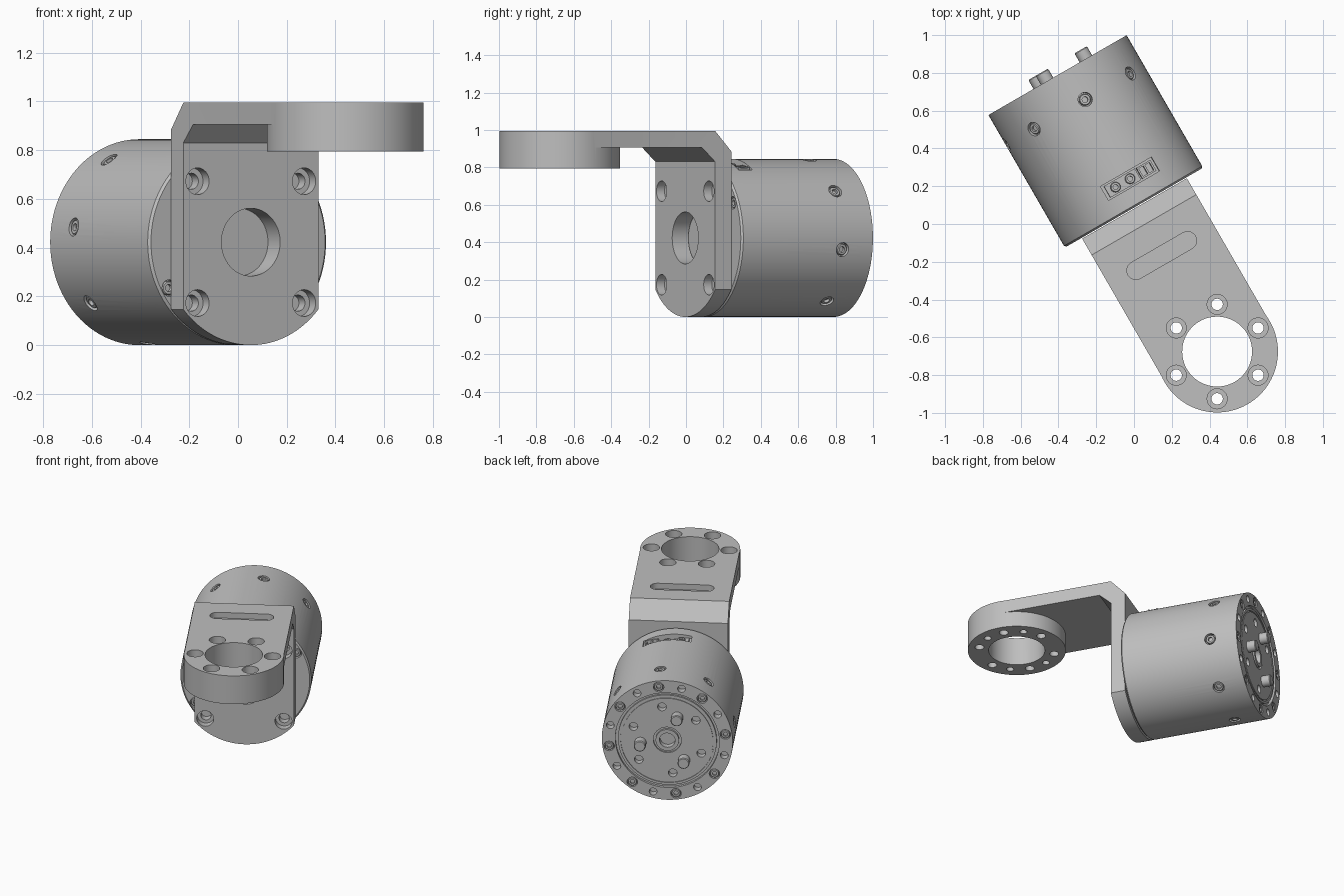
import bpy, bmesh
from math import sin, cos, pi, radians, sqrt
from mathutils import Matrix, Vector

cube = bpy.data.objects.get("Cube")
if cube:
    bpy.data.objects.remove(cube, do_unlink=True)

metal = bpy.data.materials.new("grey metal")
metal.use_nodes = True
GREY = (0.52, 0.52, 0.52, 1)
metal.diffuse_color = GREY
metal.node_tree.nodes["Principled BSDF"].inputs["Base Color"].default_value = GREY

# Everything is designed along y, then swung round the upright axis
SWING = Matrix.Rotation(radians(30), 4, 'Z') @ Matrix.Translation((0.0435, 0, 0))
R = ZC = 0.4225                      # motor radius and axis height
FRONT, BACK = 0.075, 0.885           # motor end faces
ROLL = radians(8.5)                  # motor turned about its own axis
TOP, HALF = 0.995, 0.32              # bracket top and half width
RING_Y = -0.805
WALL_Y = -0.03
UP, AFT, FORE = Vector((0, 0, 1)), Vector((0, 1, 0)), Vector((0, -1, 0))


def place(p, d):
    return Matrix.Translation(p) @ Vector(d).to_track_quat('Z', 'Y').to_matrix().to_4x4()


def around(angle, r, y):
    """Point at an angle from the top of the motor, and its outward direction."""
    d = Vector((sin(angle), 0, cos(angle)))
    return Vector((0, y, ZC)) + d * r, d


def lathe(bm, profile, mat, seg=32):
    rings = [[bm.verts.new(mat @ Vector((r * cos(2 * pi * i / seg), r * sin(2 * pi * i / seg), h)))
              for i in range(seg)] for r, h in profile]
    for a, b in zip(rings, rings[1:]):
        for i in range(seg):
            j = (i + 1) % seg
            bm.faces.new((a[i], a[j], b[j], b[i]))
    bm.faces.new(rings[0][::-1])
    bm.faces.new(rings[-1])


def prism(bm, points, low, high, to3d):
    a, b = [[bm.verts.new(to3d(u, v, w)) for u, v in points] for w in (low, high)]
    bm.faces.new(a)
    bm.faces.new(b)
    for i in range(len(a)):
        j = (i + 1) % len(a)
        bm.faces.new((a[i], a[j], b[j], b[i]))


def box(bm, mat, centre, size):
    bmesh.ops.create_cube(bm, size=1, matrix=mat @ Matrix.Translation(centre)
                          @ Matrix.Diagonal((*size, 1)))


def screw(bm, p, d, r, h):
    lathe(bm, [(r, 0), (r, h * 0.8), (r * 0.88, h), (r * 0.5, h), (r * 0.5, h * 0.4)], place(p, d), 24)


def finish(bm, name):
    bmesh.ops.recalc_face_normals(bm, faces=bm.faces)
    bm.transform(SWING)
    mesh = bpy.data.meshes.new(name)
    bm.to_mesh(mesh)
    bm.free()
    mesh.materials.append(metal)
    ob = bpy.data.objects.new(name, mesh)
    bpy.context.collection.objects.link(ob)
    return ob


def activate(ob):
    bpy.ops.object.select_all(action='DESELECT')
    ob.select_set(True)
    bpy.context.view_layer.objects.active = ob


def combine(ob, bm, operation):
    """Apply a boolean with a helper solid, then drop the helper."""
    helper = finish(bm, "helper")
    helper.hide_render = True
    mod = ob.modifiers.new("cut", 'BOOLEAN')
    mod.operation, mod.object, mod.solver = operation, helper, 'EXACT'
    activate(ob)
    bpy.ops.object.modifier_apply(modifier=mod.name)
    bpy.data.objects.remove(helper, do_unlink=True)


def smooth(ob):
    activate(ob)
    bpy.ops.object.shade_smooth_by_angle(angle=radians(30))


# Bracket: bent plate from its side profile
bm = bmesh.new()
side = [(RING_Y, TOP), (-0.03, TOP), (0.07, 0.885), (0.07, -0.1),
        (WALL_Y, -0.1), (WALL_Y, 0.83), (-0.11, 0.905), (RING_Y, 0.905)]
prism(bm, side, -0.6, 0.6, lambda u, v, w: (w, u, v))
bracket = finish(bm, "bracket")

# Straight sides and round lower edge of the bracket
bm = bmesh.new()
half_angle = pi / 2 - Vector((sqrt(R * R - HALF * HALF), HALF)).angle(Vector((0, 1)))
arc = [(R * sin(t), ZC - R * cos(t)) for t in
       [half_angle * (i / 16 - 1) for i in range(33)]]
prism(bm, arc + [(HALF, 1.3), (-HALF, 1.3)], -2, 1, lambda u, v, w: (u, w, v))
combine(bracket, bm, 'INTERSECT')

# Thick mounting ring at the end of the arm
bm = bmesh.new()
lathe(bm, [(0.322, 0.795), (0.322, TOP)], Matrix.Translation((0, RING_Y, 0)), 96)
combine(bracket, bm, 'UNION')

# Bracket holes
bm = bmesh.new()
lathe(bm, [(0.185, 0.7), (0.185, 1.1)], Matrix.Translation((0, RING_Y, 0)), 64)
for i in range(6):
    a = i * pi / 3
    hole = Matrix.Translation((0.25 * cos(a), RING_Y + 0.25 * sin(a), 0))
    lathe(bm, [(0.03, 0.7), (0.03, 0.93), (0.053, 0.93), (0.053, 1.1)], hole)
for a in (30, 150, 210, 330):
    a = radians(a)
    hole = Matrix.Translation((0.25 * cos(a), RING_Y + 0.25 * sin(a), 0))
    lathe(bm, [(0.024, 0.7), (0.024, 0.85)], hole, 24)
lathe(bm, [(0.139, -0.2), (0.139, 0.1)], place((0, WALL_Y, ZC), FORE), 64)
for x in (-0.2525, 0.2525):
    for z in (-0.25, 0.25):
        lathe(bm, [(0.033, -0.2), (0.033, -0.05), (0.055, -0.05), (0.055, 0.1)],
              place((x, WALL_Y, ZC + z), FORE))
slot = [((0.158 if i < 13 else -0.158) + 0.048 * sin(t), -0.218 + 0.048 * cos(t))
        for i, t in enumerate([k * pi / 12 for k in range(13)] + [k * pi / 12 for k in range(12, 25)])]
prism(bm, slot, TOP - 0.04, 1.1, lambda u, v, w: (u, v, w))
combine(bracket, bm, 'DIFFERENCE')
smooth(bracket)

# Motor body with turned grooves and hub in its back face
bm = bmesh.new()
turned = [(R - 0.01, FRONT), (R, FRONT + 0.01), (R, BACK), (0.335, BACK), (0.335, 0.865),
          (0.318, 0.865), (0.318, 0.88), (0.302, 0.88), (0.302, 0.874), (0.295, 0.874),
          (0.295, 0.88), (0.09, 0.88), (0.09, 0.868), (0.075, 0.868), (0.075, BACK),
          (0.05, BACK), (0.05, 0.84)]
lathe(bm, turned, place((0, 0, ZC), AFT), 96)
body = finish(bm, "motor_body")

# Motor recesses, with the screws that sit in them
cuts, side_screws, back_screws, front_screws = [bmesh.new() for _ in range(4)]
for i in range(8):
    a = ROLL + i * pi / 4
    p, d = around(a, R, 0.70)
    lathe(cuts, [(0.038, -0.025), (0.038, 0.05)], place(p, d), 24)
    screw(side_screws, p - d * 0.03, d, 0.031, 0.025)
    p, _ = around(a, 0.379, BACK)
    lathe(cuts, [(0.034, -0.02), (0.034, 0.05)], place(p, AFT), 24)
    screw(back_screws, p - AFT * 0.025, AFT, 0.029, 0.022)
    p, _ = around(a + pi / 8, 0.379, BACK)
    lathe(cuts, [(0.025, -0.05), (0.025, 0.05)], place(p, AFT), 24)
for i in range(6):
    p, _ = around(ROLL + i * pi / 3, 0.235, BACK)
    lathe(cuts, [(0.028, -0.05), (0.028, 0.05)], place(p, AFT), 24)
for i in range(4):
    p, _ = around(radians(60) + i * pi / 2, 0.376, FRONT)
    lathe(cuts, [(0.034, -0.025), (0.034, 0.05)], place(p, FORE), 24)
    screw(front_screws, p - FORE * 0.03, FORE, 0.029, 0.025)

# Cable socket pocket on top of the body
pocket = (Matrix.Translation((0, 0.218, ZC)) @ Matrix.Rotation(ROLL, 4, 'Y')
          @ Matrix.Translation((0, 0, R - 0.045)))
box(cuts, pocket, (0, 0, 0.05), (0.315, 0.085, 0.1))
combine(body, cuts, 'DIFFERENCE')
smooth(body)
for mesh, name in ((side_screws, "side_screws"), (back_screws, "back_screws"),
                   (front_screws, "front_screws")):
    smooth(finish(mesh, name))

# Cable socket: base plate, open shell with a centre rib, two screws
bm = bmesh.new()
box(bm, pocket, (-0.045, 0, 0.004), (0.19, 0.07, 0.012))
for y in (-0.028, 0.028):
    box(bm, pocket, (0.1, y, 0.012), (0.085, 0.01, 0.028))
for x in (0.062, 0.1, 0.138):
    box(bm, pocket, (x, 0, 0.01), (0.01, 0.06, 0.024))
normal = pocket.to_3x3() @ UP
for x in (-0.09, 0.0):
    screw(bm, pocket @ Vector((x, 0, 0.008)), normal, 0.027, 0.016)
smooth(finish(bm, "cable_socket"))

# Drive pins on the output face
bm = bmesh.new()
for i in range(3):
    p, _ = around(ROLL + pi / 2 + i * 2 * pi / 3, 0.175, BACK)
    lathe(bm, [(0.038, -0.02), (0.038, 0.05), (0.033, 0.055)], place(p, AFT))
smooth(finish(bm, "drive_pins"))
